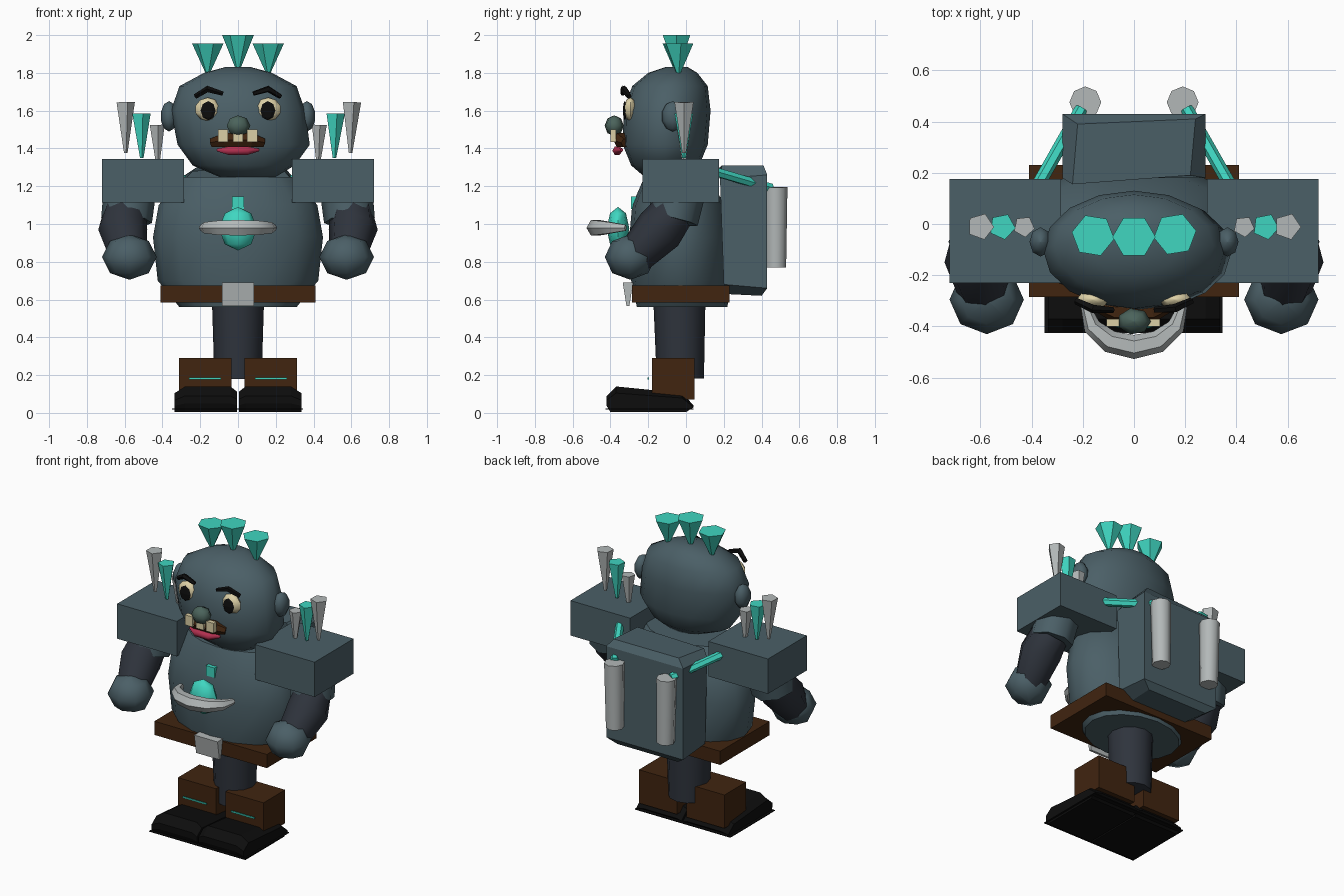
import bpy, math
from math import sin, cos, pi
from mathutils import Vector

cube = bpy.data.objects.get("Cube")
if cube:
    bpy.data.objects.remove(cube, do_unlink=True)


def colour(name, r, g, b):
    m = bpy.data.materials.new(name)
    m.use_nodes = True
    m.diffuse_color = (r, g, b, 1)
    bsdf = m.node_tree.nodes["Principled BSDF"]
    bsdf.inputs["Base Color"].default_value = (r, g, b, 1)
    bsdf.inputs["Roughness"].default_value = 0.8
    return m


SLATE = colour("slate skin", .07, .115, .135)
DARK = colour("dark sleeve", .028, .034, .046)
TEAL = colour("teal crystal", .05, .67, .53)
GREY = colour("light grey", .45, .48, .48)
BROWN = colour("brown leather", .052, .018, .005)
BLACK = colour("black", .004, .004, .004)
CREAM = colour("cream", .72, .63, .38)
PINK = colour("pink lip", .45, .03, .08)
GREEN = colour("grey green nose", .07, .125, .105)


def build(name, verts, faces, mat, smooth=0, bevel=0):
    me = bpy.data.meshes.new(name)
    me.from_pydata([tuple(v) for v in verts], [], faces)
    ob = bpy.data.objects.new(name, me)
    bpy.context.collection.objects.link(ob)
    me.materials.append(mat)
    bpy.ops.object.select_all(action='DESELECT')
    ob.select_set(True)
    bpy.context.view_layer.objects.active = ob
    bpy.ops.object.mode_set(mode='EDIT')
    bpy.ops.mesh.select_all(action='SELECT')
    bpy.ops.mesh.normals_make_consistent(inside=False)
    bpy.ops.object.mode_set(mode='OBJECT')
    if smooth:
        bpy.ops.object.shade_smooth_by_angle(angle=math.radians(smooth))
    if bevel:
        mod = ob.modifiers.new("Bevel", 'BEVEL')
        mod.width = bevel
        mod.segments = 1
    return ob


def skin(name, rings, mat, smooth=0, bevel=0):
    """Join equal rings of points into a capped solid."""
    n = len(rings[0])
    faces = [tuple(range(n)), tuple(range((len(rings) - 1) * n, len(rings) * n))]
    for k in range(len(rings) - 1):
        for i in range(n):
            a, b = k * n + i, k * n + (i + 1) % n
            faces.append((a, b, b + n, a + n))
    return build(name, [p for r in rings for p in r], faces, mat, smooth, bevel)


def loft(name, sections, mat, sides=14, smooth=50):
    """Sections are (z, centre x, half width, centre y, half depth)."""
    rings = [[(cx + hx * cos(2 * pi * i / sides), cy + hy * sin(2 * pi * i / sides), z)
              for i in range(sides)] for z, cx, hx, cy, hy in sections]
    return skin(name, rings, mat, smooth)


def ball(name, c, r, mat, sides=8, levels=5, smooth=60):
    return loft(name, [(c[2] - r[2] * cos(pi * k / levels),
                        c[0], max(.001, r[0] * sin(pi * k / levels)),
                        c[1], max(.001, r[1] * sin(pi * k / levels)))
                       for k in range(levels + 1)], mat, sides, smooth)


def tube(name, pts, radii, mat, sides=6, smooth=0, turn=0):
    pts = [Vector(p) for p in pts]
    rings = []
    for k, p in enumerate(pts):
        d = (pts[min(k + 1, len(pts) - 1)] - pts[max(k - 1, 0)]).normalized()
        ref = Vector((0, 0, 1)) if abs(d.z) < .8 else Vector((0, 1, 0))
        u = d.cross(ref).normalized()
        v = d.cross(u)
        rings.append([p + radii[k] * (cos(turn + 2 * pi * i / sides) * u
                                      + sin(turn + 2 * pi * i / sides) * v)
                      for i in range(sides)])
    return skin(name, rings, mat, smooth)


def box(name, lo, hi, mat, bevel=0):
    (a, b, c), (d, e, f) = lo, hi
    rings = [[(a, b, z), (d, b, z), (d, e, z), (a, e, z)] for z in (c, f)]
    return skin(name, rings, mat, 0, bevel)


# Head and torso
loft("head", [(1.25, .05, .15, -.11, .11), (1.31, .03, .27, -.11, .18),
              (1.42, .03, .35, -.11, .225), (1.6, 0, .355, -.1, .23),
              (1.73, 0, .31, -.085, .2), (1.8, 0, .18, -.07, .13),
              (1.83, 0, .07, -.05, .06)], SLATE, 16)
loft("torso", [(.56, 0, .31, -.02, .24), (.7, 0, .425, -.03, .26),
               (.93, 0, .45, -.03, .27), (1.1, 0, .42, -.04, .245),
               (1.25, 0, .3, -.05, .17)], SLATE, 16)

# Hair spikes
for x, y, low, top in ((-.16, -.045, 1.79, 1.955), (0, -.05, 1.81, 2), (.16, -.04, 1.79, 1.955)):
    tube("hair_spike", [(x, y, low), (x, y, top)], [.008, .084], TEAL, 6, 0, x)

# Face
for s in (-1, 1):
    ball("ear", (s * .365, -.07, 1.57), (.045, .06, .08), SLATE)
    ball("eye", (s * .16, -.295, 1.607), (.068, .035, .062), CREAM)
    ball("pupil", (s * .158, -.324, 1.6), (.04, .012, .05), BLACK, 6, 4, 0)
    tube("eyebrow", [(s * .225, -.3, 1.675), (s * .16, -.33, 1.715), (s * .08, -.335, 1.69)],
         [.014, .018, .012], BLACK, 5)
ball("nose", (0, -.38, 1.52), (.066, .052, .055), GREEN, 7, 4)
tube("mouth", [(-.14, -.32, 1.43), (-.07, -.345, 1.445), (.07, -.345, 1.445), (.135, -.32, 1.43)],
     [.025, .042, .042, .025], BROWN, 6)
tube("lower_lip", [(-.11, -.34, 1.392), (-.05, -.365, 1.388), (.05, -.365, 1.388), (.11, -.34, 1.392)],
     [.008, .025, .025, .008], PINK, 6, 60)
for x in (-.08, 0, .075):
    box("tooth", (x - .027, -.4, 1.435), (x + .027, -.37, 1.485 + abs(x) * .2), CREAM)

# Shoulders, spikes and arms
for s in (-1, 1):
    box("shoulder_block", (s * .285, -.23, 1.115), (s * .72, .175, 1.345), SLATE)
    for x, low, top, r, mat in ((.425, 1.32, 1.525, .042, GREY), (.51, 1.35, 1.585, .052, TEAL),
                                (.595, 1.375, 1.645, .053, GREY)):
        tube("shoulder_spike", [(s * x, -.01, low), (s * (x + .004), -.01, top)],
             [.01, r], mat, 5, 0, x)
    tube("upper_arm", [(s * .57, -.03, 1.2), (s * .59, -.07, 1.02)], [.14, .135], SLATE, 8, 50)
    tube("forearm", [(s * .6, -.07, 1.06), (s * .61, -.14, .97), (s * .585, -.27, .83)],
         [.115, .13, .1], DARK, 8, 50)
    ball("hand", (s * .575, -.295, .825), (.145, .135, .12), SLATE, 8, 4)

# Chest emblem
ball("chest_gem", (0, -.36, .975), (.1, .06, .115), TEAL, 8, 4)
arc = [(-.19 * cos(pi * k / 6), -.32 - .16 * sin(pi * k / 6), .98) for k in range(7)]
tube("chest_crescent", arc, [.018, .034, .044, .047, .044, .034, .018], GREY, 6, 50)
box("chest_stud", (-.032, -.29, 1.08), (.032, -.23, 1.145), TEAL)

# Belt and apron
box("belt", (-.41, -.285, .585), (.41, .23, .675), BROWN)
skin("apron", [[(-.085, -.315, .565), (.085, -.315, .565), (.085, -.3, .565), (-.085, -.3, .565)],
               [(-.085, -.335, .69), (.085, -.335, .69), (.085, -.28, .69), (-.085, -.28, .69)]], GREY)

# Single leg post, boots and feet
tube("leg_post", [(0, -.03, .18), (0, -.035, .6)], [.125, .138], DARK, 12, 50)
side = [(-.42, .05), (-.42, .09), (-.37, .14), (-.02, .105), (.04, .04), (0, .005), (-.4, .005)]
for s in (-1, 1):
    box("boot", (s * .035, -.18, .07), (s * .312, .045, .29), BROWN)
    box("boot_slit", (s * .09, -.204, .178), (s * .26, -.196, .188), TEAL)
    skin("foot", [[(s * x, y, z * h) for y, z in side]
                  for x, h in ((.005, .8), (.04, 1), (.28, 1), (.335, .75))], BLACK)
box("sole", (-.35, -.425, .017), (.345, .04, .022), BLACK)

# Backpack, canisters and straps
skin("backpack", [[(-.2, .2, .63), (.2, .2, .63), (.22, .4, .62), (-.22, .4, .62)],
                  [(-.28, .2, .68), (.28, .2, .68), (.28, .43, .66), (-.28, .43, .66)],
                  [(-.28, .18, 1.24), (.28, .18, 1.24), (.28, .43, 1.26), (-.28, .43, 1.26)],
                  [(-.24, .155, 1.28), (.22, .19, 1.31), (.24, .41, 1.31), (-.22, .39, 1.3)]], SLATE)
for s in (-1, 1):
    tube("canister", [(s * .185, .475, .77), (s * .19, .475, 1.195)], [.055, .062], GREY, 8, 50)
    tube("strap", [(s * .37, .16, 1.275), (s * .205, .45, 1.19)], [.026, .026], TEAL, 6)
